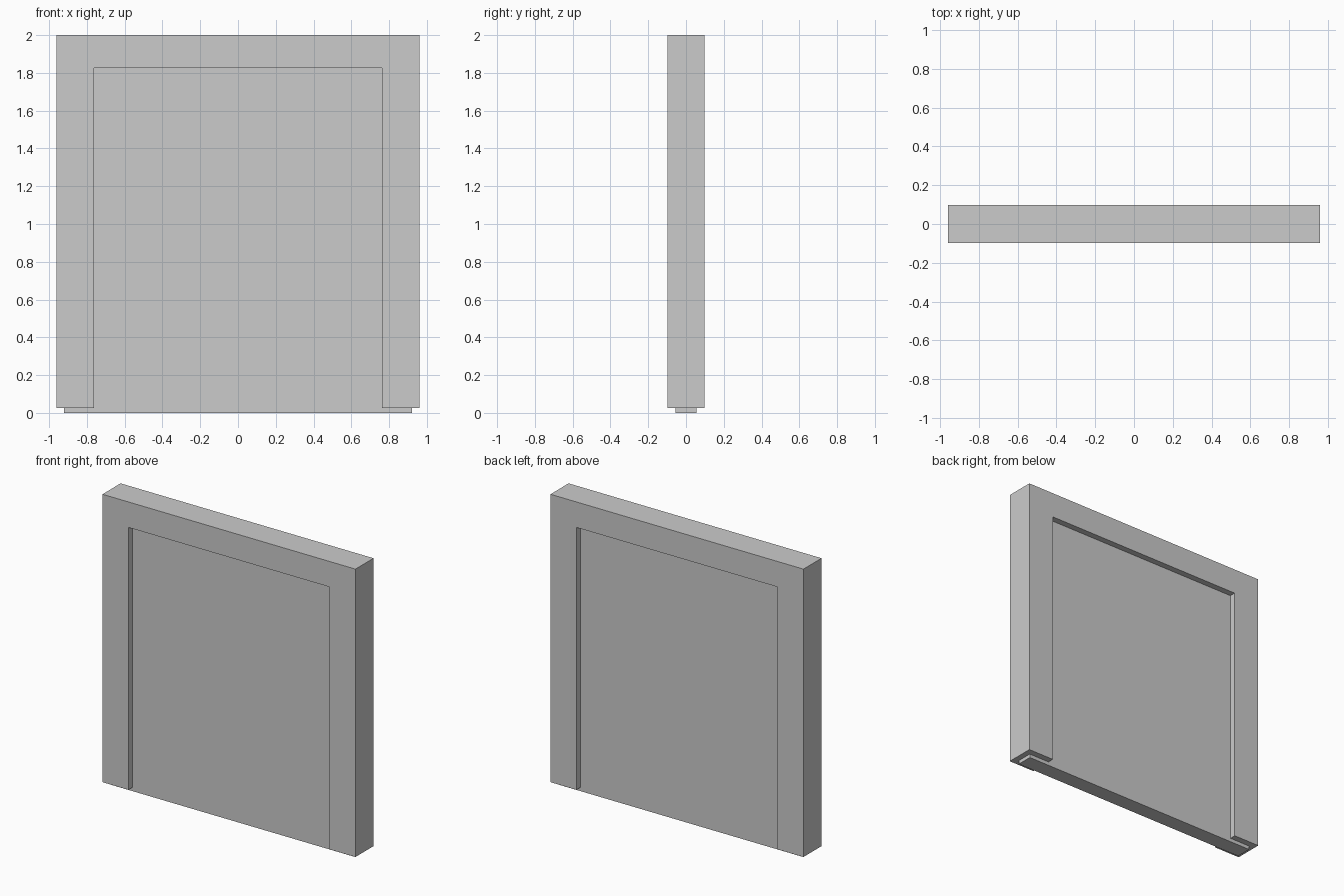
import bpy, bmesh

if "Cube" in bpy.data.objects:
    bpy.data.objects.remove(bpy.data.objects["Cube"])


def extruded(name, profile, half_depth):
    """Extrude a flat x-z outline symmetrically along y."""
    bm = bmesh.new()
    face = bm.faces.new([bm.verts.new((x, -half_depth, z)) for x, z in profile])
    ext = bmesh.ops.extrude_face_region(bm, geom=[face])
    moved = [v for v in ext["geom"] if isinstance(v, bmesh.types.BMVert)]
    bmesh.ops.translate(bm, verts=moved, vec=(0, 2 * half_depth, 0))
    bmesh.ops.recalc_face_normals(bm, faces=bm.faces)
    mesh = bpy.data.meshes.new(name)
    bm.to_mesh(mesh)
    bm.free()
    obj = bpy.data.objects.new(name, mesh)
    bpy.context.collection.objects.link(obj)
    return obj


# Door frame: two posts and a lintel as one arch outline
right = [(0.763, 1.825), (0.763, 0.025), (0.96, 0.025), (0.96, 2.0)]
left = [(-x, z) for x, z in reversed(right)]
extruded("door_frame", right + left, 0.098)

# Recessed door panel, seated inside the frame and reaching the floor
extruded("door_panel", [(-0.92, 0), (0.92, 0), (0.92, 1.96), (-0.92, 1.96)], 0.055)
